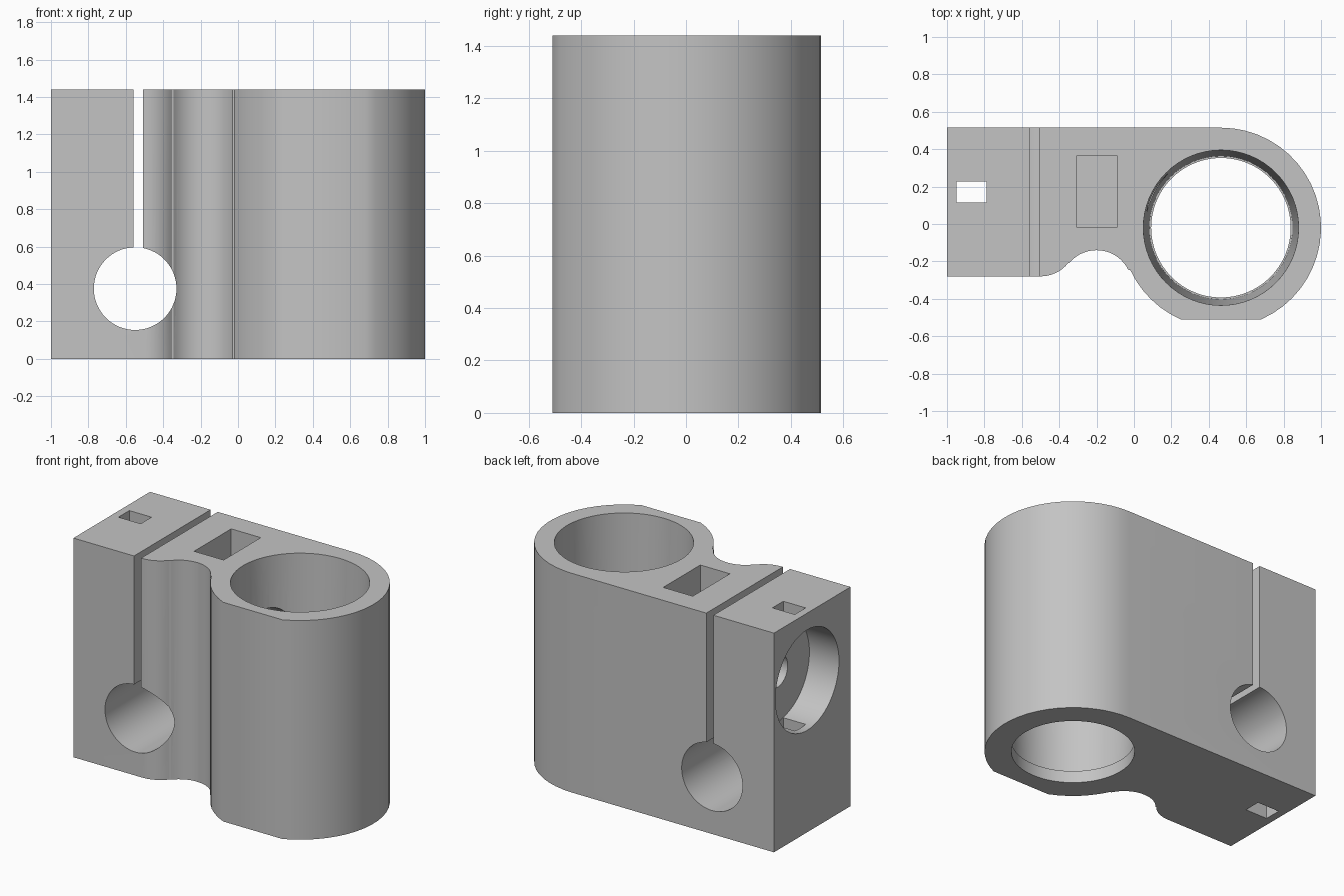
import bpy, bmesh
from math import sin, cos, pi, radians
from mathutils import Matrix, Vector

if "Cube" in bpy.data.objects:
    bpy.data.objects.remove(bpy.data.objects["Cube"])

HEIGHT = 1.44
BORE = (0.465, -0.02)      # centre of the large vertical bore
BOLT = (0.17, 1.0)         # y, z of the clamp bolt axis


def finish(bm, name):
    bmesh.ops.recalc_face_normals(bm, faces=bm.faces)
    mesh = bpy.data.meshes.new(name)
    bm.to_mesh(mesh)
    bm.free()
    obj = bpy.data.objects.new(name, mesh)
    bpy.context.collection.objects.link(obj)
    return obj


def arc(centre, r, start, end, steps):
    angles = [radians(start + (end - start) * i / steps) for i in range(steps + 1)]
    return [(centre[0] + r * cos(a), centre[1] + r * sin(a)) for a in angles]


def box(name, low, high):
    bm = bmesh.new()
    low, high = Vector(low), Vector(high)
    bmesh.ops.create_cube(bm, size=1, matrix=Matrix.Translation((low + high) / 2)
                          @ Matrix.Diagonal((*(high - low), 1)))
    return finish(bm, name)


def rod(name, start, end, r1, r2=None, segments=64):
    bm = bmesh.new()
    start, end = Vector(start), Vector(end)
    axis = end - start
    turn = Vector((0, 0, 1)).rotation_difference(axis).to_matrix().to_4x4()
    bmesh.ops.create_cone(bm, cap_ends=True, segments=segments, radius1=r1,
                          radius2=r1 if r2 is None else r2, depth=axis.length,
                          matrix=Matrix.Translation((start + end) / 2) @ turn)
    return finish(bm, name)


# Body outline: square clamp end, waist relief, round holder with a flat front
outline = [(-1, -0.28)]
outline += arc((-0.5, -0.09), 0.19, -90, -39, 8)
outline += arc((-0.2, -0.33), 0.19, 140, 26, 16)
outline += arc(BORE, 0.535, 205, 246.3, 6)
outline += arc(BORE, 0.535, 293.7, 450, 22)
outline += [(-1, 0.515)]

bm = bmesh.new()
base = bm.faces.new([bm.verts.new((x, y, 0)) for x, y in outline])
top = bmesh.ops.extrude_face_region(bm, geom=[base], use_keep_orig=True)
bmesh.ops.translate(bm, vec=(0, 0, HEIGHT),
                    verts=[v for v in top["geom"] if isinstance(v, bmesh.types.BMVert)])
body = finish(bm, "clamp_body")

# Cutters for every opening
bx, by = BORE
ty, tz = BOLT
slope = (0.415 - 0.383) / (HEIGHT - 0.08)
cutters = [
    rod("lip_cutter", (bx, by, -0.1), (bx, by, 0.2), 0.373),
    rod("bore_cutter", (bx, by, 0.08), (bx, by, HEIGHT + 0.1), 0.383, 0.415 + slope * 0.1),
    rod("cross_hole_cutter", (-0.55, -1, 0.375), (-0.55, 1, 0.375), 0.221),
    box("slot_cutter", (-0.56, -1, 0.5), (-0.508, 1, 2)),
    rod("head_recess_cutter", (-1.2, ty, tz), (-0.785, ty, tz), 0.33),
    rod("bolt_hole_cutter", (-0.9, ty, tz), (0.4, ty, tz), 0.105, segments=32),
    box("nut_pocket_cutter", (-0.305, -0.02, 0.81), (-0.09, 0.365, 2)),
    box("tie_hole_cutter", (-0.95, 0.115, -0.1), (-0.788, 0.228, 2)),
]
for cutter in cutters:
    mod = body.modifiers.new(cutter.name, 'BOOLEAN')
    mod.operation = 'DIFFERENCE'
    mod.solver = 'EXACT'
    mod.object = cutter

# Bake the cuts and drop the cutters
bpy.context.view_layer.update()
result = bpy.data.meshes.new_from_object(
    body.evaluated_get(bpy.context.evaluated_depsgraph_get()))
body.modifiers.clear()
body.data = result
for cutter in cutters:
    bpy.data.objects.remove(cutter)

# Plain grey finish, smooth curves with sharp edges
grey = bpy.data.materials.new("plain_grey")
grey.use_nodes = True
colour = (0.55, 0.55, 0.55, 1)
grey.diffuse_color = colour
grey.node_tree.nodes["Principled BSDF"].inputs["Base Color"].default_value = colour
result.materials.clear()
result.materials.append(grey)
for poly in result.polygons:
    poly.material_index = 0
result.shade_smooth()
result.set_sharp_from_angle(angle=radians(30))
